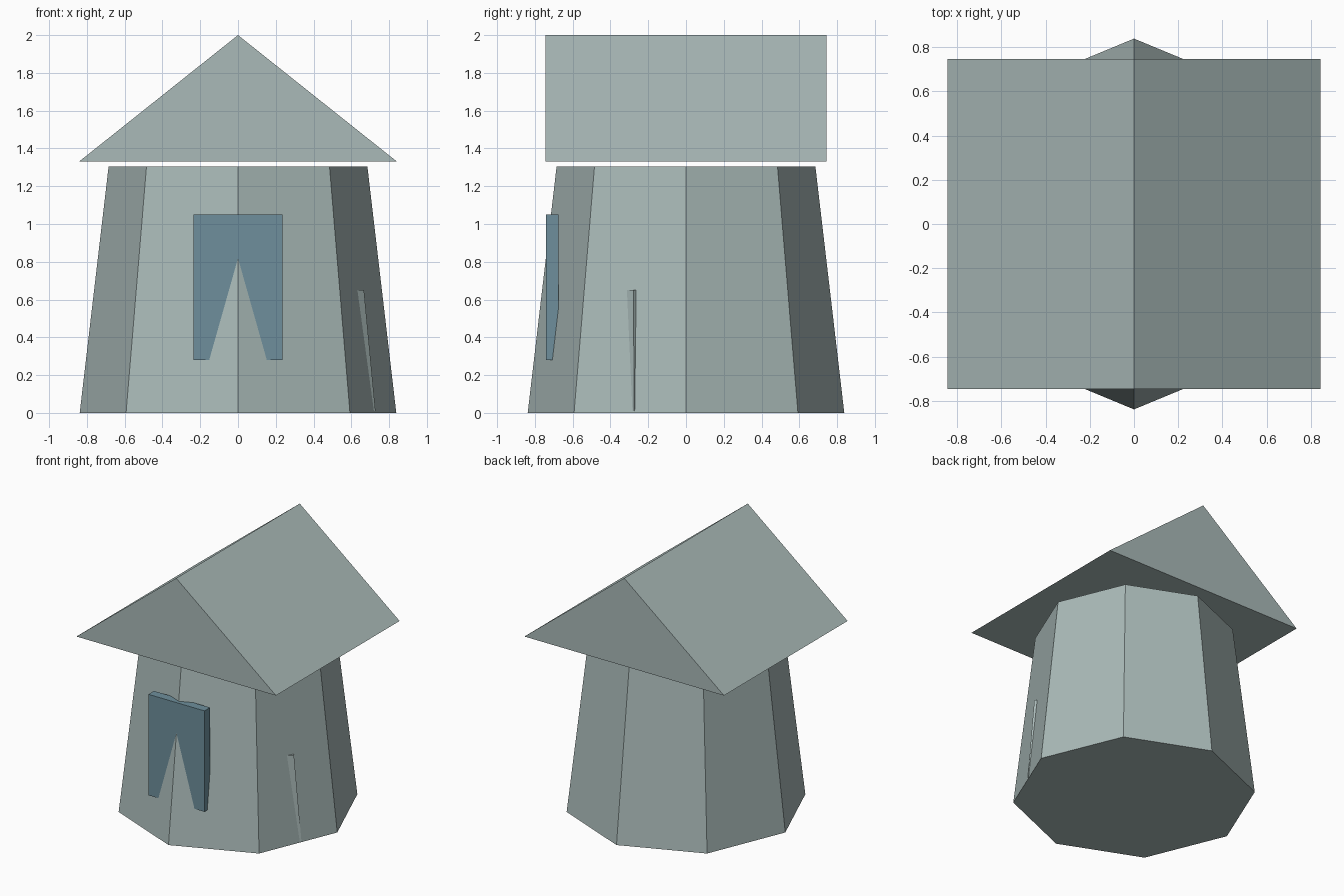
import bpy
import math

if "Cube" in bpy.data.objects:
    bpy.data.objects.remove(bpy.data.objects["Cube"])


def make_material(name, rgb):
    mat = bpy.data.materials.new(name)
    mat.diffuse_color = (*rgb, 1.0)
    mat.use_nodes = True
    mat.node_tree.nodes["Principled BSDF"].inputs["Base Color"].default_value = mat.diffuse_color
    return mat


grey = make_material("pale grey green", (0.40, 0.49, 0.48))
blue = make_material("slate blue", (0.156, 0.275, 0.332))


def loft(name, lower, upper, mat):
    """Closed flat-sided solid between two counter-clockwise rings."""
    n = len(lower)
    faces = [tuple(reversed(range(n))), tuple(range(n, 2 * n))]
    faces += [(i, (i + 1) % n, n + (i + 1) % n, n + i) for i in range(n)]
    mesh = bpy.data.meshes.new(name)
    mesh.from_pydata(lower + upper, [], faces)
    mesh.materials.append(mat)
    obj = bpy.data.objects.new(name, mesh)
    bpy.context.collection.objects.link(obj)
    return obj


def octagon(radius, z):
    return [(radius * math.cos(i * math.pi / 4),
             radius * math.sin(i * math.pi / 4), z) for i in range(8)]


def rectangle(x, y0, y1, z):
    return [(-x, y0, z), (x, y0, z), (x, y1, z), (-x, y1, z)]


def slat_ring(x, y, z):
    """Square ring reaching into the wall from its outer corner."""
    d = 0.07
    return [(x, y, z), (x - d, y + d, z), (x - 2 * d, y, z), (x - d, y - d, z)]


# Tapered eight-sided tower
loft("tower", octagon(0.838, 0.0), octagon(0.685, 1.305), grey)

# Gabled roof, floating just above the tower
gable = [(-0.842, 1.33), (0.842, 1.33), (0.0, 2.0)]
loft("roof", [(x, -0.745, z) for x, z in gable],
     [(x, 0.745, z) for x, z in gable], grey)

# Window panel, pierced by the front corner of the tower
loft("window_panel", rectangle(0.236, -0.742, -0.675, 0.28),
     rectangle(0.236, -0.742, -0.675, 1.05), blue)

# Leaning slat poking out of the right wall
loft("side_slat", slat_ring(0.728, -0.275, 0.01),
     slat_ring(0.667, -0.278, 0.65), grey)
